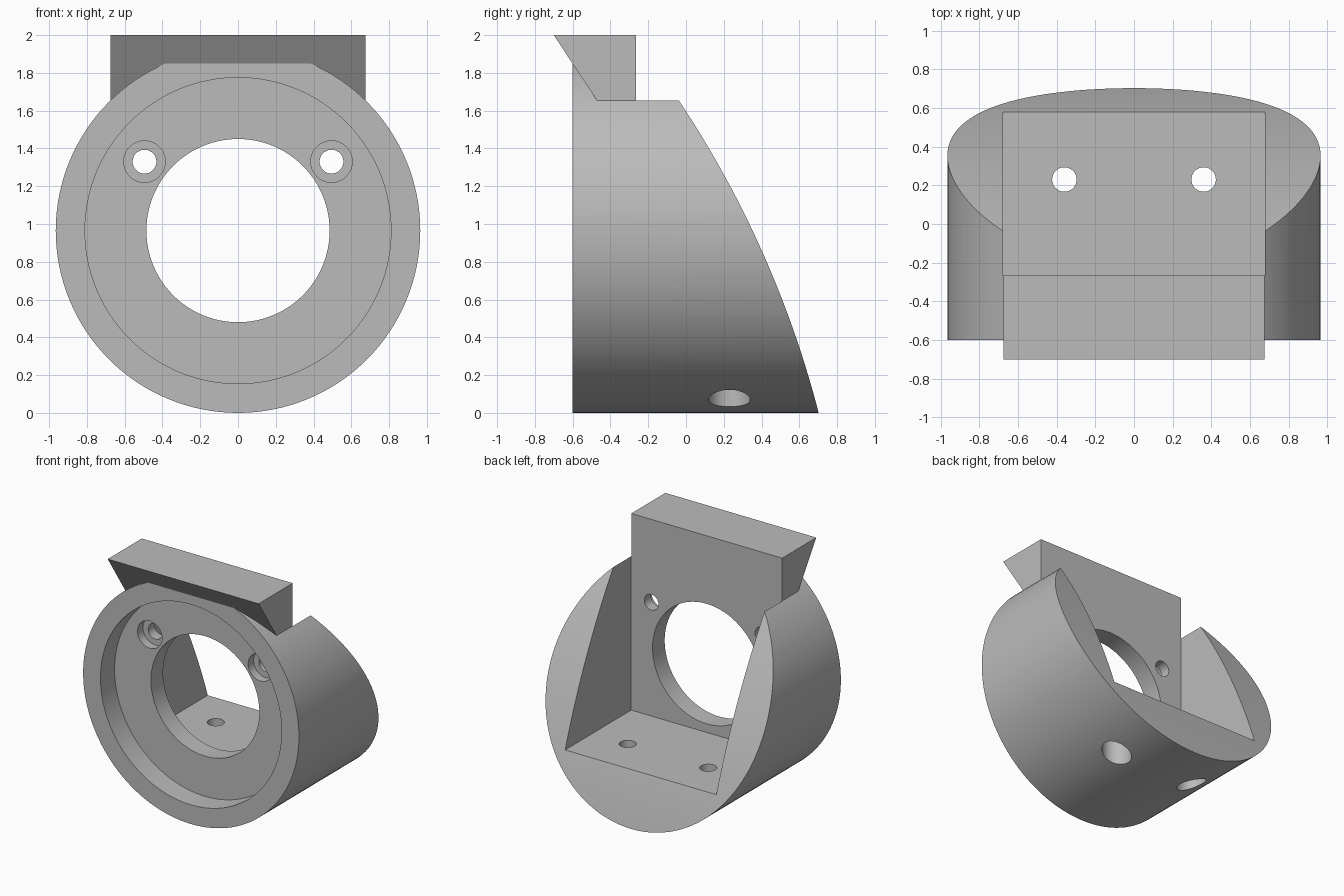
import bpy
import math
from mathutils import Matrix

cube = bpy.data.objects.get("Cube")
if cube:
    bpy.data.objects.remove(cube, do_unlink=True)

grey = bpy.data.materials.new("plain_grey")
grey.use_nodes = True
COLOUR = (0.50, 0.50, 0.50, 1)
grey.diffuse_color = COLOUR
grey.node_tree.nodes["Principled BSDF"].inputs["Base Color"].default_value = COLOUR

RADIUS = 0.965      # housing radius, also the height of its axis
FRONT = -0.6
WALL_BACK = -0.265
HALF = 0.675        # half width of rail and pocket


def make(name, verts, faces):
    mesh = bpy.data.meshes.new(name)
    mesh.from_pydata(verts, [], faces)
    mesh.materials.append(grey)
    obj = bpy.data.objects.new(name, mesh)
    bpy.context.collection.objects.link(obj)
    return obj


def prism(name, profile, half):
    """Extrude a clockwise (y, z) profile along x."""
    n = len(profile)
    verts = [(s * half, y, z) for s in (-1, 1) for y, z in profile]
    faces = [list(range(n))[::-1], list(range(n, 2 * n))]
    faces += [[i, (i + 1) % n, n + (i + 1) % n, n + i] for i in range(n)]
    obj = make(name, verts, faces)
    fix_normals(obj)
    return obj


def fix_normals(obj):
    import bmesh
    bm = bmesh.new()
    bm.from_mesh(obj.data)
    bmesh.ops.recalc_face_normals(bm, faces=bm.faces)
    bm.to_mesh(obj.data)
    bm.free()


def rod(name, radius, start, end, centre, axis="y", sides=64):
    """Cylinder along y (centre = x, z) or along z (centre = x, y)."""
    verts, faces = [], []
    for t in (start, end):
        for i in range(sides):
            a = 2 * math.pi * i / sides
            u, v = centre[0] + radius * math.sin(a), centre[1] + radius * math.cos(a)
            verts.append((u, t, v) if axis == "y" else (u, v, t))
    faces = [list(range(sides)), list(range(sides, 2 * sides))]
    faces += [[i, (i + 1) % sides, sides + (i + 1) % sides, sides + i] for i in range(sides)]
    obj = make(name, verts, faces)
    fix_normals(obj)
    return obj


def combine(target, tool, operation):
    """Apply a boolean and discard the tool."""
    mod = target.modifiers.new("cut", "BOOLEAN")
    mod.operation, mod.solver, mod.object = operation, "EXACT", tool
    bpy.context.view_layer.objects.active = target
    bpy.ops.object.modifier_apply(modifier=mod.name)
    bpy.data.objects.remove(tool, do_unlink=True)


# Round housing with a gently bowed, sloping back
housing = rod("mount_housing", RADIUS, FRONT, 1.2, (0, RADIUS), sides=128)
R, CY, CZ = 5.45, -4.573, -1.368
arc = []
for i in range(33):
    z = 2.1 - 2.2 * i / 32
    arc.append((CY + math.sqrt(R * R - (z - CZ) ** 2), z))
combine(housing, prism("back_trim", [(-1, -0.1), (-1, 2.1)] + arc, 1.2), "INTERSECT")

# Top rail with a slanted underside
rail = [(-0.7, 2), (-0.2, 2), (-0.2, 1.5), (-0.37, 1.5)]
combine(housing, prism("rail", rail, HALF), "UNION")

# Square pocket open to the back and top
pocket = [(WALL_BACK, 0.41), (WALL_BACK, 2.2), (1.3, 2.2), (1.3, 0.41)]
combine(housing, prism("pocket", pocket, HALF + 0.001), "DIFFERENCE")

# Front recess and central opening
combine(housing, rod("recess", 0.81, -0.8, -0.42, (0, RADIUS), sides=128), "DIFFERENCE")
combine(housing, rod("opening", 0.485, -0.8, 0, (0, RADIUS), sides=96), "DIFFERENCE")

# Counterbored screw holes in the wall and the floor
for s in (-1, 1):
    wall, floor = (s * 0.495, 1.33), (s * 0.36, 0.23)
    for tool in (rod("wall_bore", 0.11, -0.5, -0.35, wall),
                 rod("wall_hole", 0.063, -0.5, -0.2, wall),
                 rod("floor_bore", 0.11, -0.1, 0.26, floor, "z"),
                 rod("floor_hole", 0.063, -0.1, 0.6, floor, "z")):
        combine(housing, tool, "DIFFERENCE")

bpy.ops.object.select_all(action="DESELECT")
housing.select_set(True)
bpy.context.view_layer.objects.active = housing
bpy.ops.object.shade_smooth_by_angle(angle=math.radians(25))
